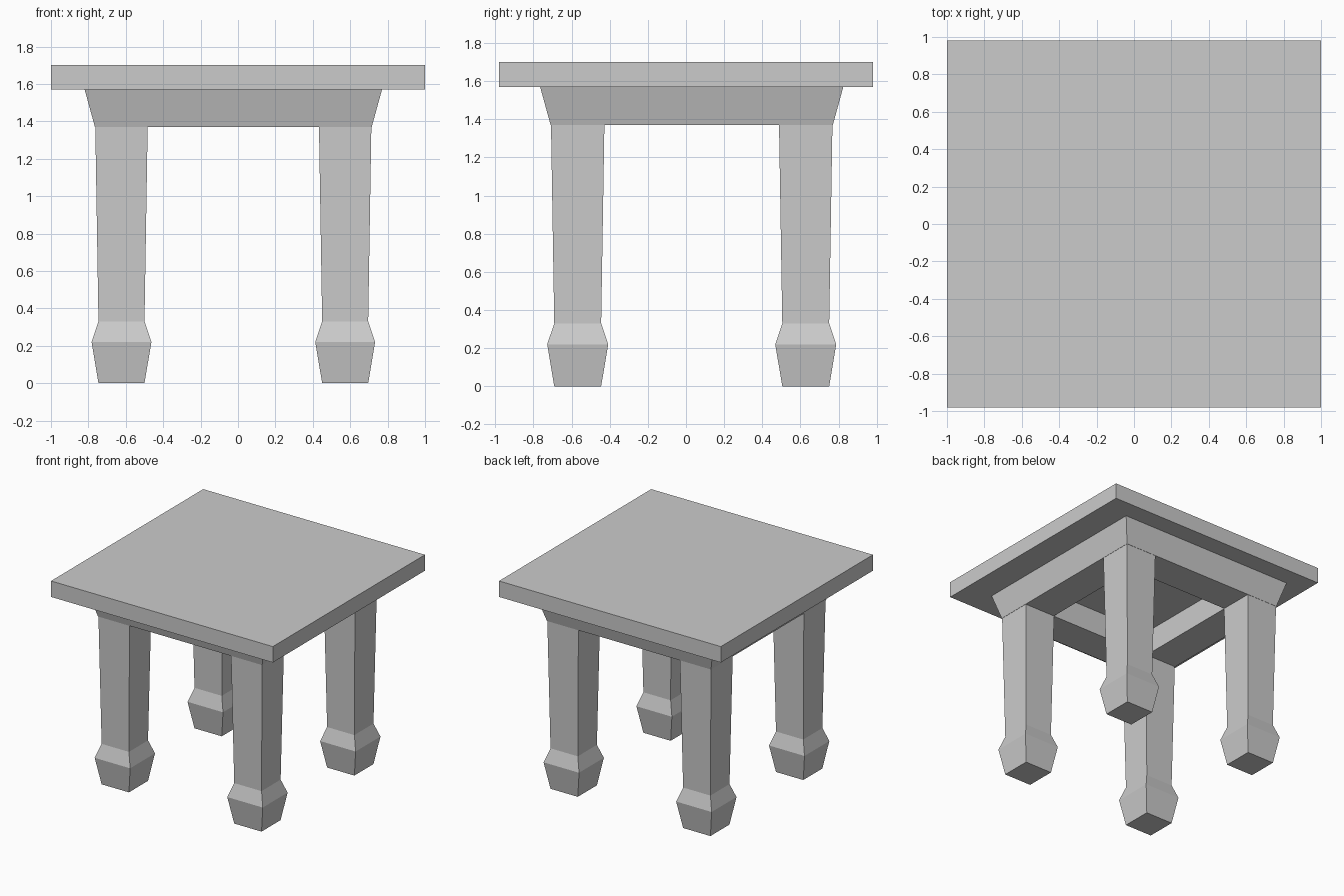
import bpy, bmesh

if "Cube" in bpy.data.objects:
    bpy.data.objects.remove(bpy.data.objects["Cube"])

# The base sits slightly off the centre of the top
CX, CY = -0.025, 0.03


def make_object(name, bm):
    bmesh.ops.recalc_face_normals(bm, faces=bm.faces)
    mesh = bpy.data.meshes.new(name)
    bm.to_mesh(mesh)
    bm.free()
    obj = bpy.data.objects.new(name, mesh)
    bpy.context.collection.objects.link(obj)
    return obj


def square_loft(name, profile, x, y, closed=False):
    """Stack square rings given as (half width, z); cap the ends or close the loop."""
    bm = bmesh.new()
    rings = [[bm.verts.new((x + sx * h, y + sy * h, z))
              for sx, sy in ((-1, -1), (1, -1), (1, 1), (-1, 1))]
             for h, z in profile]
    pairs = list(zip(rings, rings[1:]))
    if closed:
        pairs.append((rings[-1], rings[0]))
    else:
        bm.faces.new(rings[0])
        bm.faces.new(rings[-1])
    for a, b in pairs:
        for i in range(4):
            j = (i + 1) % 4
            bm.faces.new((a[i], a[j], b[j], b[i]))
    return make_object(name, bm)


# Table top: flat slab
bm = bmesh.new()
bmesh.ops.create_cube(bm, size=1)
bmesh.ops.scale(bm, vec=(2.0, 1.96, 0.13), verts=bm.verts)
bmesh.ops.translate(bm, vec=(0, 0, 1.635), verts=bm.verts)
make_object("table_top", bm)

# Apron: hollow square frame with outward-flaring sides
square_loft("apron", [(0.46, 1.37), (0.74, 1.37), (0.795, 1.57), (0.46, 1.57)],
            CX, CY, closed=True)

# Legs: tapered square posts with bulging feet
LEG = [(0.123, 0.0), (0.16, 0.22), (0.123, 0.33), (0.14, 1.37)]
for side, sx in (("left", -1), ("right", 1)):
    for end, sy in (("front", -1), ("back", 1)):
        square_loft(f"{end}_{side}_leg", LEG, CX + sx * 0.598, CY + sy * 0.598)
